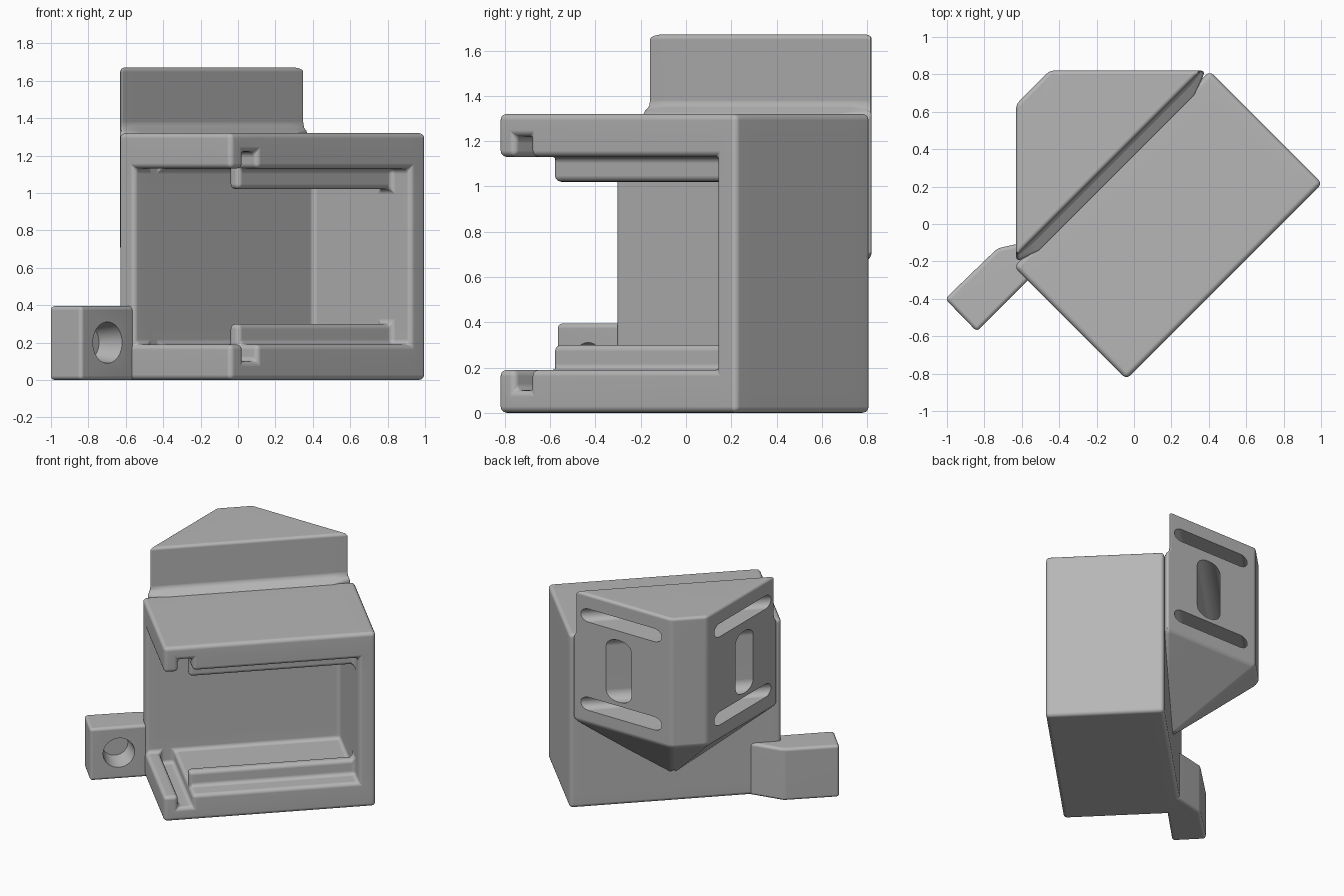
import bpy, bmesh, math
from mathutils import Matrix, Vector

cube = bpy.data.objects.get("Cube")
if cube:
    bpy.data.objects.remove(cube, do_unlink=True)

# One grey plastic for everything
grey = bpy.data.materials.new("grey_plastic")
grey.use_nodes = True
GREY = (0.47, 0.47, 0.47, 1)
grey.diffuse_color = GREY
for node in grey.node_tree.nodes:
    if node.type == 'BSDF_PRINCIPLED':
        node.inputs["Base Color"].default_value = GREY
        node.inputs["Roughness"].default_value = 0.6

# Housing frame, turned 45 degrees: first axis along the long open side, second into the depth
FRAME = Matrix.Translation((-0.04, -0.83, 0)) @ Matrix.Rotation(math.pi / 4, 4, 'Z')
LONG, DEEP, HIGH = 1.48, 0.85, 1.32


def make_object(name, bm):
    bmesh.ops.recalc_face_normals(bm, faces=bm.faces)
    mesh = bpy.data.meshes.new(name)
    bm.to_mesh(mesh)
    bm.free()
    mesh.materials.append(grey)
    obj = bpy.data.objects.new(name, mesh)
    bpy.context.collection.objects.link(obj)
    return obj


def finish(obj, bevel, cutters=()):
    """Round the edges, cut the openings, smooth the shading."""
    mod = obj.modifiers.new("round_edges", 'BEVEL')
    mod.width = bevel
    mod.segments = 4
    mod.limit_method = 'ANGLE'
    mod.angle_limit = math.radians(25)
    for cutter in cutters:
        cut = obj.modifiers.new("cut", 'BOOLEAN')
        cut.operation = 'DIFFERENCE'
        cut.solver = 'EXACT'
        cut.object = cutter
    bpy.ops.object.select_all(action='DESELECT')
    obj.select_set(True)
    bpy.context.view_layer.objects.active = obj
    for name in [m.name for m in obj.modifiers]:
        bpy.ops.object.modifier_apply(modifier=name)
    for cutter in cutters:
        bpy.data.objects.remove(cutter, do_unlink=True)
    bpy.ops.object.shade_smooth_by_angle(angle=math.radians(35))
    weighted = obj.modifiers.new("even_shading", 'WEIGHTED_NORMAL')
    weighted.keep_sharp = True
    bpy.ops.object.modifier_apply(modifier=weighted.name)


def stacked(rings, tip=None):
    """Skin a stack of equal rings; the lowest one may run to a tip."""
    bm = bmesh.new()
    loops = [[bm.verts.new(p) for p in ring] for ring in rings]
    n = len(loops[0])
    for low, high in zip(loops, loops[1:]):
        for i in range(n):
            j = (i + 1) % n
            bm.faces.new((low[i], low[j], high[j], high[i]))
    bm.faces.new(loops[-1])
    if tip:
        point = bm.verts.new(tip)
        for i in range(n):
            bm.faces.new((loops[0][(i + 1) % n], loops[0][i], point))
    else:
        bm.faces.new(loops[0][::-1])
    return bm


def at_height(outline, z):
    return [(x, y, z) for x, y in outline]


# Housing: cells on an uneven grid, kept or left empty by rule
us = [0, 0.1, 0.2, LONG - 0.12, LONG]
vs = [0, 0.14, 0.215, DEEP - 0.12, DEEP]
half = [0, 0.1, 0.19, 0.3]
zs = half + [HIGH - z for z in reversed(half)]


def solid(i, j, k):
    if not (0 <= i < len(us) - 1 and 0 <= j < len(vs) - 1 and 0 <= k < len(zs) - 1):
        return False
    level = min(k, len(zs) - 2 - k)      # floor and ceiling mirror each other
    if i == 3 or j == 3 or level == 0:   # end wall, back wall, outer slabs
        return True
    if level == 1:                       # slab surface with a cross groove
        return i != 1
    return level == 2 and i == 2 and j == 1   # guide rail


bm = bmesh.new()
grid = {}


def corner(i, j, k):
    if (i, j, k) not in grid:
        grid[i, j, k] = bm.verts.new(FRAME @ Vector((us[i], vs[j], zs[k])))
    return grid[i, j, k]


for i in range(len(us) - 1):
    for j in range(len(vs) - 1):
        for k in range(len(zs) - 1):
            if not solid(i, j, k):
                continue
            for axis in range(3):
                for side in (0, 1):
                    near = [i, j, k]
                    near[axis] += 1 if side else -1
                    if solid(*near):
                        continue
                    quad = []
                    for a, b in ((0, 0), (1, 0), (1, 1), (0, 1)):
                        c = [i, j, k]
                        c[axis] += side
                        c[(axis + 1) % 3] += a
                        c[(axis + 2) % 3] += b
                        quad.append(corner(*c))
                    bm.faces.new(quad if side else quad[::-1])
bmesh.ops.dissolve_limit(bm, angle_limit=0.02, verts=bm.verts, edges=bm.edges)
finish(make_object("housing", bm), 0.028)


# Corner mount behind the housing, tapering down into the back wall
def slot_cutter(v0, v1, z0, z1, radius):
    """Rounded bar along the housing's long direction."""
    bm = bmesh.new()
    size = Matrix.Diagonal((2.4, v1 - v0, z1 - z0, 1))
    centre = Matrix.Translation((LONG / 2, (v0 + v1) / 2, (z0 + z1) / 2))
    bmesh.ops.create_cube(bm, size=1, matrix=centre @ size)
    rails = [e for e in bm.edges if abs(e.verts[0].co.x - e.verts[1].co.x) > 1]
    bmesh.ops.bevel(bm, geom=rails, offset=radius, segments=6, profile=0.5, affect='EDGES')
    bm.transform(FRAME)
    obj = make_object("slot_cutter", bm)
    obj.hide_render = True
    return obj


foot = [(-0.63, -0.2), (-0.5, -0.15), (0.33, 0.68), (0.38, 0.82), (-0.45, 0.82), (-0.63, 0.64)]
head = [(-0.63, -0.17), (-0.55, -0.09), (0.28, 0.74), (0.36, 0.82), (-0.45, 0.82), (-0.63, 0.64)]
rings = [at_height(foot, 0.69), at_height(foot, 1.315), at_height(head, 1.36), at_height(head, 1.67)]
mount = make_object("corner_mount", stacked(rings, tip=(-0.07, 0.27, 0.18)))
finish(mount, 0.022, [
    slot_cutter(0.92, 1.4, 1.46, 1.56, 0.047),    # upper strap slot
    slot_cutter(0.92, 1.4, 0.79, 0.89, 0.047),    # lower strap slot
    slot_cutter(1.07, 1.22, 0.92, 1.39, 0.07),    # upright middle slot
])

# Side tab with a blind screw hole
tab = [(-1.01, -0.4), (-0.84, -0.575), (-0.56, -0.295), (-0.43, -0.1), (-0.48, -0.075), (-0.73, -0.13)]
bm = bmesh.new()
bmesh.ops.create_cone(bm, cap_ends=True, segments=32, radius1=0.13, radius2=0.09, depth=0.3,
                      matrix=FRAME @ Matrix.Translation((-0.184, 0.75, 0.2))
                      @ Matrix.Rotation(-math.pi / 2, 4, 'X'))
hole = make_object("hole_cutter", bm)
hole.hide_render = True
finish(make_object("side_tab", stacked([at_height(tab, 0), at_height(tab, 0.395)])), 0.022, [hole])
